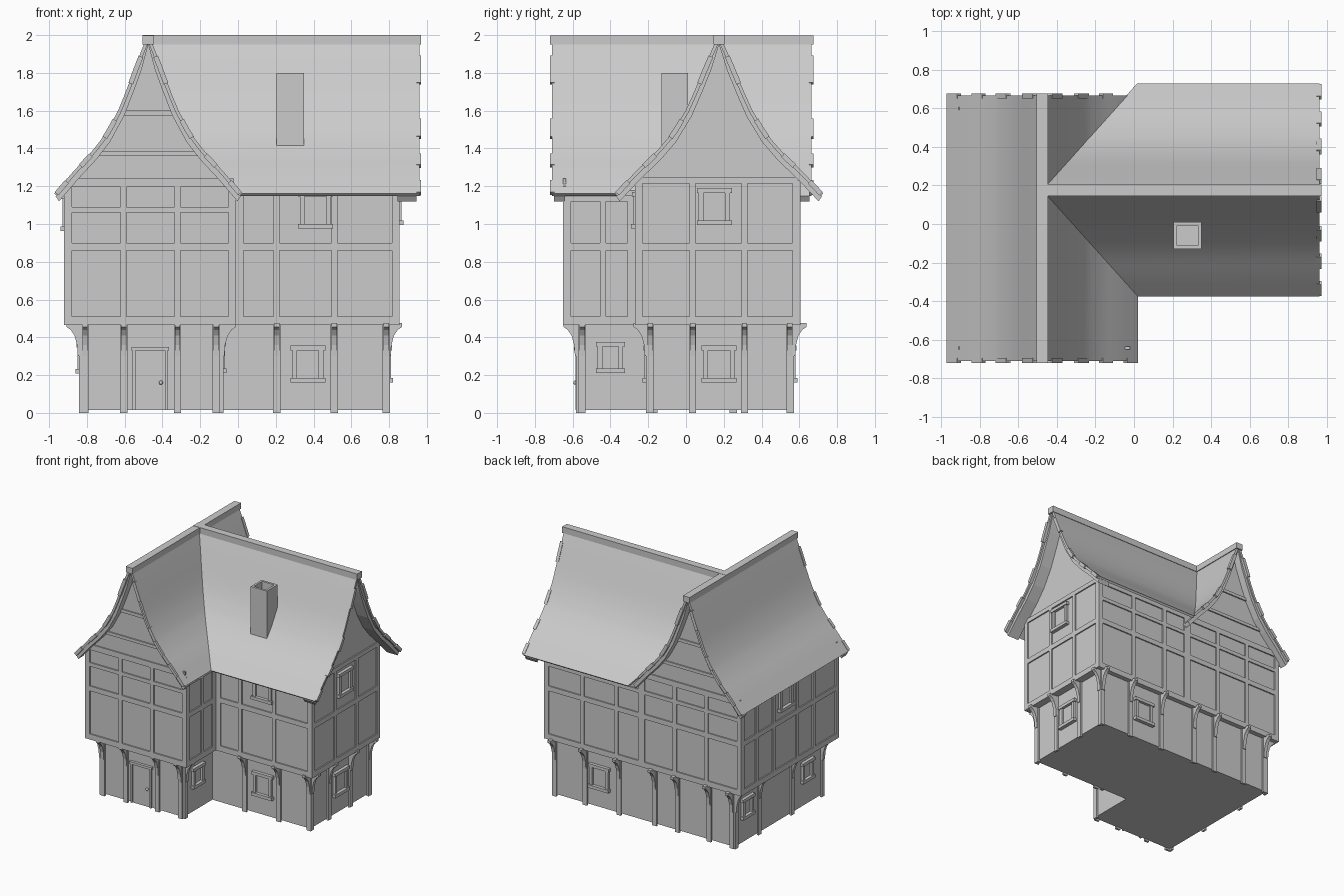
import bpy, bmesh

if "Cube" in bpy.data.objects:
    bpy.data.objects.remove(bpy.data.objects["Cube"])

# ---------- helpers ----------
PROFILE = [(0, 1.985), (.11, 1.85), (.2, 1.73), (.3, 1.605), (.45, 1.47), (.6, 1.375), (.8, 1.27), (1, 1.155)]
WX, WH = -.475, .49     # west roof ridge x, half span
EY, EH = .175, .545     # east roof ridge y, half span

def roof_z(t):
    for (a, za), (b, zb) in zip(PROFILE, PROFILE[1:]):
        if t <= b:
            return za + (zb - za) * (t - a) / (b - a)
    return PROFILE[-1][1]

def roof_t(z):
    for (a, za), (b, zb) in zip(PROFILE, PROFILE[1:]):
        if z >= zb:
            return a + (b - a) * (z - za) / (zb - za)
    return 1

def finish(name, bm, smooth=False):
    bmesh.ops.recalc_face_normals(bm, faces=bm.faces)
    me = bpy.data.meshes.new(name)
    bm.to_mesh(me)
    bm.free()
    ob = bpy.data.objects.new(name, me)
    bpy.context.collection.objects.link(ob)
    if smooth:
        for p in me.polygons:
            p.use_smooth = True
    return ob

def box(bm, x0, x1, y0, y1, z0, z1):
    vs = bmesh.ops.create_cube(bm, size=1)['verts']
    for v in vs:
        v.co = ((x0 + x1) / 2 + v.co.x * (x1 - x0), (y0 + y1) / 2 + v.co.y * (y1 - y0),
                (z0 + z1) / 2 + v.co.z * (z1 - z0))

def prism(bm, pts, axis, a, b):
    """Extrude a (u, z) outline along x or y from a to b."""
    at = (lambda u, z, w: (w, u, z)) if axis == 'x' else (lambda u, z, w: (u, w, z))
    lo = [bm.verts.new(at(u, z, a)) for u, z in pts]
    hi = [bm.verts.new(at(u, z, b)) for u, z in pts]
    n = len(pts)
    bm.faces.new(lo)
    bm.faces.new(hi[::-1])
    for i in range(n):
        bm.faces.new((lo[i], lo[(i + 1) % n], hi[(i + 1) % n], hi[i]))

def on_wall(bm, wall, u0, u1, z0, z1, proud, sink=.005):
    """Box lying on a wall given as (normal axis, sign, plane)."""
    axis, s, p = wall
    a, b = sorted((p - s * sink, p + s * proud))
    if axis == 'y':
        box(bm, u0, u1, a, b, z0, z1)
    else:
        box(bm, a, b, u0, u1, z0, z1)

# ---------- ground floor walls ----------
bm = bmesh.new()
box(bm, -.83, -.09, -.57, .56, .015, .48)
box(bm, -.10, .79, -.20, .56, .015, .48)
finish("ground_floor_walls", bm)

# ---------- upper floors with gables following the roof ----------
def house_outline(u0, u1, c, half):
    left = [t for t, z in PROFILE if t * half < c - u0]
    right = [t for t, z in PROFILE if t * half < u1 - c]
    top = [(u0, roof_z((c - u0) / half) - .02)] + [(c - t * half, roof_z(t) - .02) for t in reversed(left)]
    top += [(c + t * half, roof_z(t) - .02) for t in right[1:]] + [(u1, roof_z((u1 - c) / half) - .02)]
    return [(u0, .47)] + top + [(u1, .47)]

bm = bmesh.new()
prism(bm, house_outline(-.91, -.02, WX, WH), 'y', -.64, .595)
finish("upper_west_wing", bm)
bm = bmesh.new()
prism(bm, house_outline(-.26, .595, EY, EH), 'x', -.4, .845)
finish("upper_east_wing", bm)

# ---------- ground posts and curved brackets ----------
G = {'front_west': ('y', -1, -.57), 'front_east': ('y', -1, -.20), 'right': ('x', 1, .79),
     'back': ('y', 1, .56), 'left': ('x', -1, -.83), 'notch': ('x', 1, -.09)}
POSTS = {'front_west': [-.81, -.605, -.32, -.115], 'front_east': [.205, .51, .785],
         'right': [-.19, .035, .31, .55], 'back': [-.81, -.605, -.32, -.115, .205, .51, .785],
         'left': [-.56, -.17, .25, .55], 'notch': [-.55]}
bp, bb = bmesh.new(), bmesh.new()
for key, us in POSTS.items():
    axis, s, p = G[key]
    for u in us:
        on_wall(bp, G[key], u - .019, u + .019, 0, .475, .012)
        curve = [(0, .30), (.018, .30), (.022, .36), (.036, .41), (.056, .44), (.078, .455), (.078, .475), (0, .475)]
        prism(bb, [(p + s * o, z) for o, z in curve], 'x' if axis == 'y' else 'y', u - .014, u + .014)
finish("ground_posts", bp)
finish("brackets", bb)

# ---------- upper timber frame: wall, u range, posts, rails ----------
FLOOR, MID, HIGH = (.465, .51), (.86, .90), (1.06, 1.09)
UPPER = [
    (('y', -1, -.64), -.92, -.01, 1.2, [-.605, -.32], [FLOOR, MID, HIGH, (1.195, 1.24)]),
    (('y', 1, .595), -.92, -.01, 1.2, [-.605, -.32], [FLOOR, MID, HIGH, (1.195, 1.24)]),
    (('y', 1, .595), -.03, .855, 1.23, [.205, .51], [FLOOR, MID, HIGH, (1.2, 1.24)]),
    (('y', -1, -.26), -.01, .855, 1.22, [.205, .51], [FLOOR, MID, (1.19, 1.23)]),
    (('x', 1, .845), -.27, .605, 1.23, [.035, .31], [FLOOR, MID, (1.215, 1.25)]),
    (('x', -1, -.91), -.65, .605, 1.18, [-.33, -.12, .18, .4], [FLOOR, MID, (1.15, 1.18)]),
    (('x', 1, -.02), -.65, -.27, 1.15, [-.44], [FLOOR, MID, (1.12, 1.15)]),
]
bm = bmesh.new()
for wall, u0, u1, top, posts, rails in UPPER:
    for a, b in [(u0, u0 + .04), (u1 - .04, u1)] + [(u - .016, u + .016) for u in posts]:
        on_wall(bm, wall, a, b, .47, top, .01)
    for z0, z1 in rails:
        inset = .012 if z0 > 1.18 else 0
        on_wall(bm, wall, u0 + inset, u1 - inset, z0, z1, .01)
# horizontal timbers in the west gables
for wall in (UPPER[0][0], UPPER[1][0]):
    for z0, z1 in ((1.36, 1.385), (1.575, 1.6)):
        h = roof_t(z1) * WH - .01
        on_wall(bm, wall, WX - h, WX + h, z0, z1, .01)
finish("upper_timber_frame", bm)

# ---------- barge boards ----------
bm = bmesh.new()
for c, half, axis, a, b in ((WX, WH, 'y', -.70, -.64), (WX, WH, 'y', .595, .655), (EY, EH, 'x', .845, .945)):
    for s in (-1, 1):
        outer = [(c + s * t * half, roof_z(t) - .008) for t, z in PROFILE]
        inner = [(c + s * max(0, t * half - .018), roof_z(t) - .035) for t, z in PROFILE]
        prism(bm, outer + inner[::-1], axis, a, b)
finish("barge_boards", bm)

# ---------- roof sheets, trimmed along the valleys ----------
def sheet(name, axis, c, half, s, start, end, t0=0, t1=1, thick=.018, lift=0):
    bm, rows, n = bmesh.new(), [], max(2, round(16 * (t1 - t0)))
    for i in range(n + 1):
        t = t0 + (t1 - t0) * i / n
        u, z = c + s * half * t, roof_z(t) + lift
        rows.append([bm.verts.new((u, w, z) if axis == 'y' else (w, u, z)) for w in (start(t), end(t))])
    for r, q in zip(rows, rows[1:]):
        bm.faces.new((r[0], r[1], q[1], q[0]))
    ob = finish(name, bm, True)
    m = ob.modifiers.new("thickness", 'SOLIDIFY')
    m.thickness, m.offset = thick, 0
    m = ob.modifiers.new("edges", 'EDGE_SPLIT')
    m.split_angle = .6

at = lambda v: (lambda t: v)
valley_x = lambda t: WX + WH * t
sheet("roof_west_left", 'y', WX, WH, -1, at(-.71), at(.665))
sheet("roof_west_front_right", 'y', WX, WH, 1, at(-.71), lambda t: EY - EH * t)
sheet("roof_west_back_right", 'y', WX, WH, 1, lambda t: EY + EH * t, at(.665), t1=.89)
sheet("roof_east_front", 'x', EY, EH, -1, valley_x, at(.96))
sheet("roof_east_back", 'x', EY, EH, 1, valley_x, at(.96))

# ragged tile ends on the gable edges
for t in (.08, .36, .62, .88):
    for s in (-1, 1):
        sheet("edge_tile", 'y', WX, WH, s, at(-.72), at(-.695), t, t + .11, .026)
        if s < 0 or t < .8:
            sheet("edge_tile", 'y', WX, WH, s, at(.65), at(.676), t, t + .11, .026)
        sheet("edge_tile", 'x', EY, EH, s, at(.945), at(.97), t, t + .11, .026)

# ---------- ridge caps ----------
bm = bmesh.new()
box(bm, WX - .03, WX + .03, -.72, .675, 1.95, 1.998)
prism(bm, [(EY - .03, 1.95), (EY + .03, 1.95), (EY + .03, 2), (EY - .03, 2)], 'x', -.505, .97)
finish("ridge_caps", bm)

# ---------- chimney with open top ----------
bm = bmesh.new()
box(bm, .205, .35, -.13, .01, 1.36, 1.80)
bm.faces.ensure_lookup_table()
top = max(bm.faces, key=lambda f: f.calc_center_median().z)
bmesh.ops.inset_region(bm, faces=[top], thickness=.025)
hole = bmesh.ops.extrude_discrete_faces(bm, faces=[top])['faces'][0]
for v in hole.verts:
    v.co.z -= .1
finish("chimney", bm)

# ---------- windows ----------
def window(wall, u, z, w=.165, h=.195):
    a, b = u - w / 2, u + w / 2
    on_wall(bf, wall, a - .01, b + .01, z + h / 2 - .025, z + h / 2, .026)
    on_wall(bf, wall, a - .01, b + .01, z - h / 2, z - h / 2 + .025, .03)
    for p in (a, b - .025):
        on_wall(bf, wall, p, p + .025, z - h / 2 + .02, z + h / 2 - .02, .02)
    on_wall(bg, wall, a + .02, b - .02, z - h / 2 + .02, z + h / 2 - .02, .004)

bf, bg = bmesh.new(), bmesh.new()
window(G['front_east'], .37, .258)
window(G['right'], .175, .258)
window(G['back'], .38, .258)
window(G['left'], .41, .29, .135, .165)
window(G['left'], -.36, .29, .135, .165)
window(G['notch'], -.40, .293, .135, .165)
window(UPPER[3][0], .41, 1.073)
window(UPPER[4][0], .15, 1.092)
window(UPPER[5][0], .03, 1.06)
finish("window_frames", bf)
finish("window_panes", bg)

# ---------- door ----------
bm = bmesh.new()
on_wall(bm, G['front_west'], -.545, -.385, .015, .33, .006)
on_wall(bm, G['front_west'], -.565, -.365, .33, .35, .022)
for a in (-.558, -.387):
    on_wall(bm, G['front_west'], a, a + .015, .015, .335, .016)
finish("door", bm)
bm = bmesh.new()
bmesh.ops.create_uvsphere(bm, u_segments=10, v_segments=6, radius=.011)
bmesh.ops.translate(bm, verts=bm.verts, vec=(-.408, -.586, .16))
finish("door_knob", bm, True)
